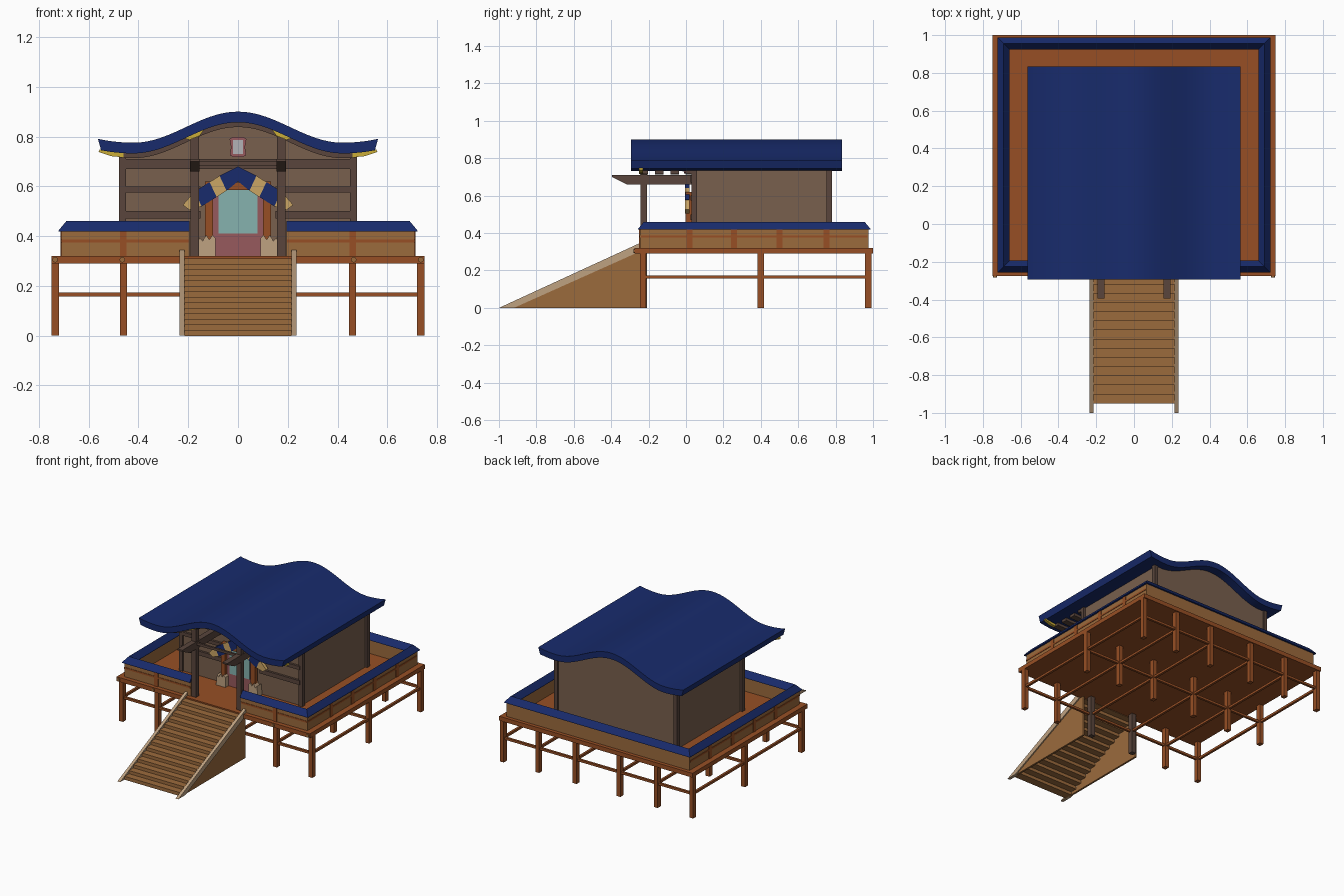
import bpy, bmesh, math
from mathutils import Vector

if "Cube" in bpy.data.objects:
    bpy.data.objects.remove(bpy.data.objects["Cube"])

def material(name, r, g, b):
    m = bpy.data.materials.new(name)
    m.diffuse_color = (r, g, b, 1)
    m.use_nodes = True
    m.node_tree.nodes["Principled BSDF"].inputs["Base Color"].default_value = m.diffuse_color
    return m

BLUE = material("roof_blue", .009, .024, .15)
ORANGE = material("orange_wood", .31, .078, .018)
WOOD = material("plank_wood", .33, .145, .046)
TAN = material("pale_wood", .52, .36, .22)
WALL = material("brown_wall", .19, .115, .075)
DARK = material("dark_timber", .10, .06, .045)
CREAM = material("gold_cloth", .60, .38, .13)
GOLD = material("gold", .60, .42, .04)
TEAL = material("teal_door", .24, .45, .43)
MAUVE = material("mauve_frame", .31, .10, .11)
GREY = material("pale_plaque", .45, .45, .47)

def finish(name, bm, mat, smooth=False):
    bmesh.ops.recalc_face_normals(bm, faces=bm.faces)
    me = bpy.data.meshes.new(name)
    bm.to_mesh(me)
    bm.free()
    ob = bpy.data.objects.new(name, me)
    bpy.context.collection.objects.link(ob)
    me.materials.append(mat)
    if smooth:
        bpy.ops.object.select_all(action='DESELECT')
        ob.select_set(True)
        bpy.context.view_layer.objects.active = ob
        bpy.ops.object.shade_smooth_by_angle(angle=math.radians(30))
    return ob

def box(name, x0, x1, y0, y1, z0, z1, mat):
    bm = bmesh.new()
    bmesh.ops.create_cube(bm, size=1)
    for v in bm.verts:
        v.co = Vector(((x0 + x1) / 2 + v.co.x * (x1 - x0),
                       (y0 + y1) / 2 + v.co.y * (y1 - y0),
                       (z0 + z1) / 2 + v.co.z * (z1 - z0)))
    return finish(name, bm, mat)

def pair(name, x0, x1, *rest):
    box(name + "_right", x0, x1, *rest)
    box(name + "_left", -x1, -x0, *rest)

def prism(name, pts, axis, a, b, mat, smooth=False):
    """Extrude a 2D profile (u, z) along x or y from a to b."""
    bm = bmesh.new()
    place = (lambda u, z, t: (t, u, z)) if axis == 'x' else (lambda u, z, t: (u, t, z))
    A = [bm.verts.new(place(u, z, a)) for u, z in pts]
    B = [bm.verts.new(place(u, z, b)) for u, z in pts]
    bm.faces.new(A)
    bm.faces.new(B)
    for i in range(len(pts)):
        j = (i + 1) % len(pts)
        bm.faces.new((A[i], A[j], B[j], B[i]))
    return finish(name, bm, mat, smooth)

# Raised deck on a grid of posts with tie rails
box("deck", -.75, .75, -.275, 1.0, .29, .32, ORANGE)
cols, rows = (-.735, -.46, -.17, .17, .46, .735), (-.23, .40, .975)
for x in cols:
    for y in rows:
        if not (abs(x) < .2 and y < 0):
            box("deck_post", x - .015, x + .015, y - .017, y + .017, 0, .29, ORANGE)
    box("deck_rail_side", x - .008, x + .008, rows[0], rows[-1], .157, .173, ORANGE)
for y in rows:
    box("deck_rail_cross", cols[0], cols[-1], y - .008, y + .008, .157, .173, ORANGE)
for x in (-.735, -.465, .465, .735):
    prism("beam_end", [(x + .011 * math.cos(i * math.pi / 6), .305 + .011 * math.sin(i * math.pi / 6))
                       for i in range(12)], 'y', -.282, -.27, WOOD)

# Low perimeter fence with mitred gabled cap
path = [(.195, -.225, 0, -1), (.69, -.225, 1, -1), (.69, .955, 1, 1),
        (-.69, .955, -1, 1), (-.69, -.225, -1, -1), (-.195, -.225, 0, -1)]

def fence_sweep(name, profile, mat):
    bm = bmesh.new()
    rings = [[bm.verts.new((x + o * dx, y + o * dy, z)) for o, z in profile]
             for x, y, dx, dy in path]
    n = len(profile)
    for r, s in zip(rings, rings[1:]):
        for i in range(n):
            bm.faces.new((r[i], r[(i + 1) % n], s[(i + 1) % n], s[i]))
    bm.faces.new(rings[0])
    bm.faces.new(rings[-1])
    return finish(name, bm, mat)

fence_sweep("fence_wall", [(.02, .32), (.02, .425), (-.02, .425), (-.02, .32)], WOOD)
fence_sweep("fence_cap", [(.032, .418), (.03, .424), (0, .46), (-.03, .424), (-.032, .418)], BLUE)
for y in (.02, .257, .5, .75):
    pair("fence_post_side", .70, .714, y - .016, y + .016, .32, .42, ORANGE)
pair("fence_post_front", .447, .475, -.25, -.235, .32, .42, ORANGE)
pair("fence_rail_side", .70, .713, -.24, .97, .375, .387, ORANGE)
pair("fence_rail_front", .197, .71, -.248, -.235, .375, .387, ORANGE)

# Curved roof profile
def roof_z(x):
    x = abs(x)
    if x < .42:
        return .8375 + .0625 * math.cos(math.pi * x / .42)
    return .775 + .016 * ((x - .42) / .145) ** 2

def curve(w, drop, n=40):
    return [(-w + 2 * w * i / n, roof_z(-w + 2 * w * i / n) - drop) for i in range(n + 1)]

prism("roof", curve(.563, 0) + curve(.55, .043)[::-1], 'y', -.295, .833, BLUE, True)

# Ribs following the roof underside, front one tipped with gold
for y in (-.225, -.143, -.06, .02):
    prism("roof_rib", curve(.475, .04) + curve(.475, .062)[::-1], 'y', y - .022, y + .022, DARK)
for s in (-1, 1):
    prism("gold_eave_tip", [(s * x, roof_z(x) - d) for x, d in
                            ((.46, .04), (.51, .04), (.555, .04), (.56, .052), (.51, .06), (.46, .06))],
          'y', -.25, -.23, GOLD)
    prism("gold_bracket", [(s * x, roof_z(x) - d) for x, d in
                           ((.135, .042), (.215, .042), (.195, .058), (.155, .06))],
          'y', -.256, -.246, GOLD)

# Hall body, gable walls rise to the roof
prism("hall_walls", [(-.462, .32)] + curve(.462, .03) + [(.462, .32)], 'y', .04, .772, WALL)
for y in (.045, .765):
    pair("corner_post", .45, .478, y - .015, y + .015, .32, .745, DARK)
for z0, z1 in ((.67, .71), (.575, .60), (.47, .50)):
    pair("wall_beam", .15 if z0 < .6 else 0, .46, .025, .045, z0, z1, DARK)

# Porch columns, brackets and lintel
pair("porch_column", .157, .191, -.242, -.208, 0, .80, DARK)
for s in (-1, 1):
    prism("porch_beam", [(-.395, .71), (-.395, .70), (-.315, .66), (.04, .66), (.04, .71)],
          'x', s * .174 - .019, s * .174 + .019, DARK)
box("porch_lintel", -.16, .16, -.232, -.218, .683, .70, DARK)

# Doorway with orange gate
box("door_frame", -.10, .10, .022, .045, .32, .60, MAUVE)
box("door_panel", -.078, .078, .016, .03, .41, .585, TEAL)
pair("gate_post", .10, .132, -.002, .03, .32, .62, ORANGE)
box("gate_lintel", -.13, .13, 0, .028, .585, .615, ORANGE)
for s in (-1, 1):
    prism("gate_post_sleeve", [(s * x, z) for x, z in
                               ((.09, .32), (.162, .32), (.155, .395), (.142, .38), (.128, .405),
                                (.115, .385), (.102, .405), (.09, .39))], 'y', -.012, .036, TAN)

# Striped chevron canopy over the gate
def band(x):
    return .65 - .63 * x

for s in (-1, 1):
    for a, b, m in ((0, .06, BLUE), (.06, .10, CREAM), (.10, .16, BLUE)):
        k = .014 if a > 0 else 0
        prism("gate_chevron", [(s * (a + k), band(a) + .03), (s * (b + .014), band(b) + .03),
                               (s * (b - .014), band(b) - .03), (s * (a - k), band(a) - .03)],
              'y', -.006, .018, m)
    prism("chevron_tip", [(s * .174, .578), (s * .20, .55), (s * .222, .525),
                          (s * .195, .505), (s * .146, .52)], 'y', -.006, .018, CREAM)

# Gable plaque
prism("plaque_frame", [(-.033, .725), (-.02, .718), (.02, .718), (.033, .725), (.028, .757), (.034, .79),
                       (.02, .798), (-.02, .798), (-.034, .79), (-.028, .757)], 'y', -.012, .01, MAUVE)
box("plaque", -.02, .02, -.018, 0, .73, .787, GREY)

# Front stairs: planks between closed side panels
N = 14
for i in range(N):
    y, z = -.95 + i * .0485, (i + 1) * .0222
    box("stair_tread", -.215, .215, y, y + .058, z - .024, z, WOOD)
for s in (-1, 1):
    prism("stair_side_panel", [(-.92, 0), (-.245, .31), (-.245, 0)], 'x', s * .215, s * .228, WOOD)
    prism("stair_stringer", [(-1, 0), (-.25, .345), (-.25, .30), (-.92, 0)], 'x', s * .215, s * .236, TAN)
